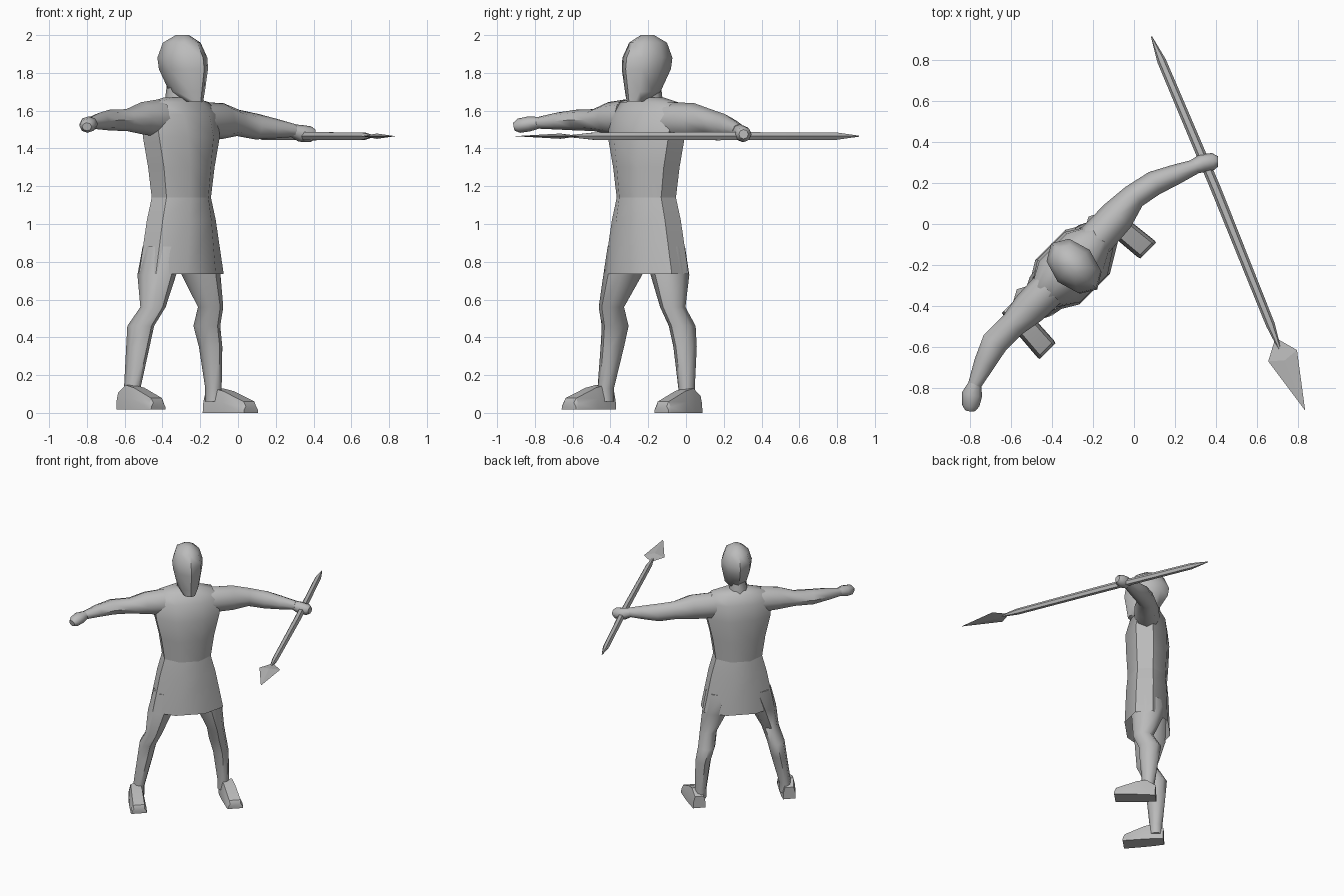
import bpy, bmesh, math
from mathutils import Vector

S = math.sqrt(0.5)
CX, CY = -0.30, -0.21          # body centre; the figure is turned 45 degrees

grey = bpy.data.materials.new("plain_grey")
grey.diffuse_color = (0.5, 0.5, 0.5, 1)


def body(u, f, z):
    """u = toward the figure's left, f = forward."""
    return Vector((CX + (u + f) * S, CY + (u - f) * S, z))


def skin(name, rings, caps=(True, True), angle=50):
    """Join equal-sized rings of points into one surface."""
    bm = bmesh.new()
    loops = [[bm.verts.new(p) for p in r] for r in rings]
    n = len(loops[0])
    for a, b in zip(loops, loops[1:]):
        for i in range(n):
            j = (i + 1) % n
            bm.faces.new((a[i], a[j], b[j], b[i]))
    if caps[0]:
        bm.faces.new(loops[0][::-1])
    if caps[1]:
        bm.faces.new(loops[-1])
    bmesh.ops.recalc_face_normals(bm, faces=bm.faces)
    me = bpy.data.meshes.new(name)
    bm.to_mesh(me)
    bm.free()
    ob = bpy.data.objects.new(name, me)
    bpy.context.collection.objects.link(ob)
    me.materials.append(grey)
    bpy.ops.object.select_all(action='DESELECT')
    ob.select_set(True)
    bpy.context.view_layer.objects.active = ob
    bpy.ops.object.shade_smooth_by_angle(angle=math.radians(angle))
    return ob


def oval(f, z, ru, rf, u=0.0, n=8, turn=0.0):
    """Level oval ring in the body frame."""
    return [body(u + ru * math.cos(t), f + rf * math.sin(t), z)
            for t in (math.tau * i / n + turn for i in range(n))]


def tube(name, path, n=8):
    """Near-level limb; path rows are x, y, z, side radius, height radius."""
    pts = [Vector(p[:3]) for p in path]
    rings = []
    for i, (c, row) in enumerate(zip(pts, path)):
        d = pts[min(i + 1, len(pts) - 1)] - pts[max(i - 1, 0)]
        side = Vector((-d.y, d.x, 0)).normalized()
        up = d.cross(side).normalized()
        rings.append([c + side * row[3] * math.cos(t) + up * row[4] * math.sin(t)
                      for t in (math.tau * k / n for k in range(n))])
    return skin(name, rings)


# head, with the chin pushed forward, and neck
skin("head", [oval(f, z, ru, rf, 0.008) for f, z, ru, rf in (
    (0.088, 1.648, 0.045, 0.05), (0.035, 1.70, 0.078, 0.11),
    (0.008, 1.82, 0.105, 0.155), (0.0, 1.88, 0.11, 0.155),
    (-0.005, 1.96, 0.085, 0.115), (0.0, 2.0, 0.03, 0.04))])
skin("neck", [oval(-0.02, 1.60, 0.08, 0.08), oval(-0.025, 1.68, 0.062, 0.07),
              oval(-0.01, 1.78, 0.06, 0.07)])

# torso and open skirt
skin("torso", [oval(f, z, ru, rf, turn=math.pi / 8) for f, z, ru, rf in (
    (0.0, 1.14, 0.18, 0.145), (0.0, 1.30, 0.205, 0.155),
    (0.0, 1.46, 0.245, 0.16), (-0.01, 1.58, 0.25, 0.135),
    (-0.015, 1.645, 0.20, 0.095), (-0.02, 1.67, 0.09, 0.07))])
skin("skirt", [oval(f, z, ru, rf, turn=math.pi / 8) for f, z, ru, rf in (
    (0.0, 1.14, 0.18, 0.145), (0.0, 1.02, 0.215, 0.155),
    (0.0, 0.735, 0.275, 0.165))], caps=(False, False))

# arms, ending in fists
tube("left_arm", [
    (-0.19, -0.08, 1.545, 0.09, 0.10), (-0.08, 0.04, 1.545, 0.085, 0.095),
    (0.00, 0.135, 1.535, 0.062, 0.07), (0.10, 0.20, 1.515, 0.06, 0.068),
    (0.20, 0.24, 1.505, 0.05, 0.052), (0.30, 0.28, 1.495, 0.036, 0.034)])
tube("left_hand", [
    (0.28, 0.275, 1.497, 0.034, 0.032), (0.33, 0.295, 1.48, 0.044, 0.045),
    (0.385, 0.305, 1.475, 0.042, 0.042), (0.41, 0.305, 1.475, 0.025, 0.025)])
tube("right_arm", [
    (-0.42, -0.32, 1.56, 0.09, 0.10), (-0.51, -0.41, 1.56, 0.085, 0.085),
    (-0.59, -0.49, 1.55, 0.065, 0.058), (-0.68, -0.58, 1.55, 0.066, 0.055),
    (-0.73, -0.68, 1.545, 0.052, 0.045), (-0.78, -0.79, 1.535, 0.032, 0.03)])
tube("right_hand", [
    (-0.775, -0.775, 1.537, 0.03, 0.03), (-0.79, -0.83, 1.53, 0.05, 0.04),
    (-0.797, -0.885, 1.52, 0.043, 0.038), (-0.80, -0.91, 1.515, 0.025, 0.022)])


def leg(name, rows):
    """Upright limb; rows are x, y, z, sideways radius, depth radius."""
    rings = []
    for x, y, z, ru, rf in rows:
        c = Vector((x, y, z)) - Vector((CX, CY, z))
        rings.append(oval((c.x - c.y) * S, z, ru, rf, (c.x + c.y) * S))
    skin(name, rings)


leg("left_leg", [
    (-0.22, -0.12, 0.88, 0.11, 0.12), (-0.195, -0.085, 0.73, 0.095, 0.11),
    (-0.145, -0.07, 0.56, 0.062, 0.072), (-0.165, -0.02, 0.46, 0.062, 0.08),
    (-0.145, -0.005, 0.35, 0.056, 0.068), (-0.13, 0.003, 0.13, 0.042, 0.045),
    (-0.13, 0.003, 0.06, 0.042, 0.045)])
leg("right_leg", [
    (-0.39, -0.30, 0.88, 0.11, 0.12), (-0.43, -0.335, 0.73, 0.095, 0.11),
    (-0.45, -0.395, 0.56, 0.062, 0.072), (-0.515, -0.375, 0.46, 0.062, 0.08),
    (-0.53, -0.39, 0.35, 0.056, 0.068), (-0.56, -0.425, 0.13, 0.042, 0.045),
    (-0.56, -0.425, 0.06, 0.042, 0.045)])


def foot(name, heel_u, toe_u, base):
    """Wedge foot made of box sections from heel to toe."""
    rings = []
    for f, w, top in ((-0.085, 0.045, 0.09), (-0.02, 0.052, 0.13),
                      (0.05, 0.056, 0.115), (0.19, 0.058, 0.06),
                      (0.204, 0.054, 0.035)):
        u = heel_u + (toe_u - heel_u) * (f + 0.085) / 0.29
        h = base + top
        rings.append([body(u - w, f, base), body(u + w, f, base),
                      body(u + w * 0.95, f, base + top * 0.5),
                      body(u + w * 0.7, f, h), body(u - w * 0.7, f, h),
                      body(u - w * 0.95, f, base + top * 0.5)])
    skin(name, rings, angle=35)


foot("left_foot", 0.29, 0.318, 0.0)
foot("right_foot", -0.357, -0.376, 0.018)

# spear: tapered shaft and flat leaf blade
ZS = 1.465
butt, tip = Vector((0.085, 0.92, ZS)), Vector((0.835, -0.91, ZS))
tube("spear_shaft", [
    (0.085, 0.915, ZS, 0.003, 0.003), (0.135, 0.795, ZS, 0.022, 0.022),
    (0.40, 0.17, ZS, 0.025, 0.025), (0.665, -0.49, ZS, 0.022, 0.022),
    (0.715, -0.62, ZS, 0.006, 0.006)], n=6)

bm = bmesh.new()
rim = [bm.verts.new((x, y, ZS)) for x, y in (
    (0.69, -0.555), (0.655, -0.67), (0.835, -0.91), (0.795, -0.615))]
for dz in (0.014, -0.014):
    mid = bm.verts.new((0.735, -0.665, ZS + dz))
    for i in range(4):
        bm.faces.new((rim[i], rim[(i + 1) % 4], mid))
bmesh.ops.recalc_face_normals(bm, faces=bm.faces)
me = bpy.data.meshes.new("spear_blade")
bm.to_mesh(me)
bm.free()
me.materials.append(grey)
bpy.context.collection.objects.link(bpy.data.objects.new("spear_blade", me))
